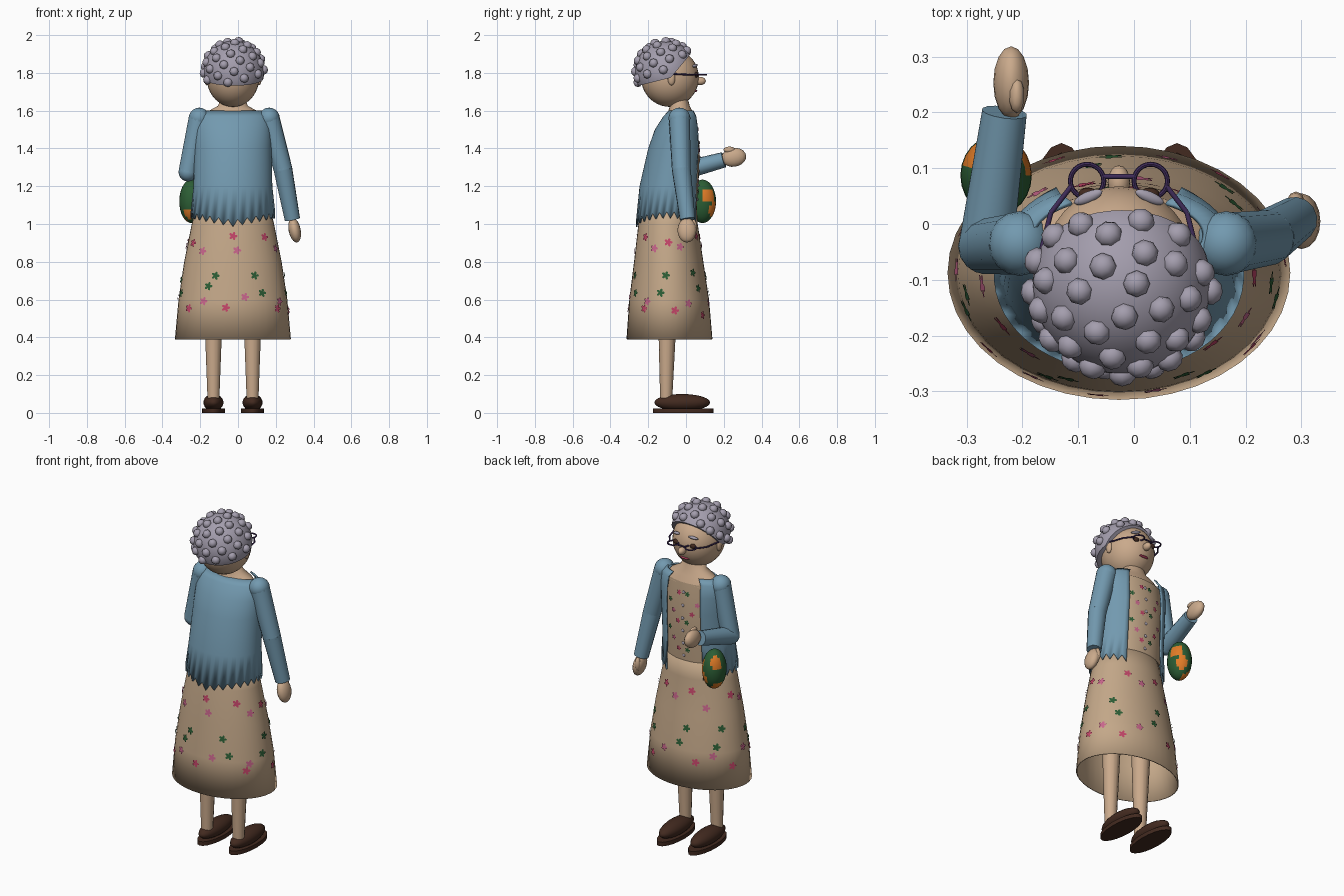
import bpy, bmesh, math, random
from mathutils import Vector, Matrix

random.seed(4)
if "Cube" in bpy.data.objects:
    bpy.data.objects.remove(bpy.data.objects["Cube"])
CX = -0.027


def material(name, rgb):
    m = bpy.data.materials.new(name)
    m.use_nodes = True
    m.diffuse_color = (*rgb, 1)
    m.node_tree.nodes["Principled BSDF"].inputs["Base Color"].default_value = (*rgb, 1)
    return m


DRESS = material("dress_tan", (.55, .39, .25))
SKIN = material("skin", (.59, .40, .26))
BLUE = material("cardigan_blue", (.17, .32, .43))
GREY = material("hair_lilac_grey", (.37, .34, .42))
BROWN = material("shoe_brown", (.055, .023, .014))
GREEN = material("bag_green", (.025, .11, .035))
ORANGE = material("patch_orange", (.75, .2, .02))
PINK = material("flower_pink", (.55, .06, .14))
ROSE = material("flower_rose", (.58, .13, .26))
PURPLE = material("glasses_purple", (.05, .025, .1))


def finish(name, bm, *mats, angle=50, solid=0):
    mesh = bpy.data.meshes.new(name)
    bm.to_mesh(mesh)
    bm.free()
    ob = bpy.data.objects.new(name, mesh)
    bpy.context.collection.objects.link(ob)
    for m in mats:
        mesh.materials.append(m)
    bpy.ops.object.select_all(action='DESELECT')
    ob.select_set(True)
    bpy.context.view_layer.objects.active = ob
    bpy.ops.object.shade_smooth_by_angle(angle=math.radians(angle))
    if solid:
        mod = ob.modifiers.new("thickness", 'SOLIDIFY')
        mod.thickness, mod.offset = solid, -1
    return ob


def add_ball(bm, co, size, seg=16, rot=Matrix()):
    mat = Matrix.Translation(co) @ rot @ Matrix.Diagonal((*size, 1))
    return bmesh.ops.create_uvsphere(bm, u_segments=seg, v_segments=max(5, seg * 2 // 3), radius=1, matrix=mat)


def ball(name, mat, co, size, seg=16, rot=Matrix()):
    bm = bmesh.new()
    add_ball(bm, co, size, seg, rot)
    return finish(name, bm, mat)


def add_rod(bm, a, b, r1, r2, seg=14):
    a, b = Vector(a), Vector(b)
    rot = (b - a).to_track_quat('Z', 'Y').to_matrix().to_4x4()
    bmesh.ops.create_cone(bm, cap_ends=True, segments=seg, radius1=r1, radius2=r2, depth=(b - a).length,
                          matrix=Matrix.Translation((a + b) / 2) @ rot)


def surface(rings, a, z):
    """Point on a body shell; each ring is (z, half width, back y, front y)."""
    for lo, hi in zip(rings, rings[1:]):
        if z <= hi[0]:
            break
    t = (z - lo[0]) / (hi[0] - lo[0])
    _, rx, yb, yf = [p + (q - p) * t for p, q in zip(lo, hi)]
    return Vector((CX + rx * math.cos(a), (yb + yf) / 2 + (yf - yb) / 2 * math.sin(a), z))


def shell(name, rings, mat, gap=0, hem=None, solid=0, seg=40):
    """Loft of elliptical rings, optionally open by an angle at the front."""
    bm = bmesh.new()
    rows = []
    for k, ring in enumerate(rings):
        row = []
        for i in range(seg + (gap > 0)):
            a = math.pi / 2 + gap + i / seg * (2 * math.pi - 2 * gap)
            p = surface(rings, a, ring[0])
            if k == 0 and hem:
                p.z += hem(a, i)
            row.append(bm.verts.new(p))
        rows.append(row + ([] if gap else row[:1]))
    for r, s in zip(rows, rows[1:]):
        for i in range(len(r) - 1):
            bm.faces.new((r[i], r[i + 1], s[i + 1], s[i]))
    return finish(name, bm, mat, solid=solid)


# Dress, upper chest and open cardigan
skirt = [(.39, .307, -.315, .14), (.6, .288, -.3, .122), (.8, .258, -.275, .092),
         (1.0, .218, -.252, .062), (1.13, .185, -.225, .055)]
bodice = [(1.1, .19, -.225, .058), (1.25, .19, -.22, .068), (1.4, .188, -.185, .072), (1.56, .17, -.125, .055)]
chest = [(1.55, .172, -.125, .056), (1.595, .135, -.095, .035), (1.625, .08, -.085, .02), (1.68, .055, -.09, .005)]
jacket = [(.985, .224, -.265, .08), (1.2, .209, -.246, .083), (1.4, .205, -.2, .09),
          (1.5, .203, -.165, .085), (1.57, .192, -.12, .07), (1.6, .155, -.092, .052)]
shell("dress_skirt", skirt, DRESS, solid=.006)
shell("dress_bodice", bodice, DRESS)
shell("neck_and_chest", chest, SKIN)
shell("cardigan", jacket, BLUE, gap=.58, solid=.008, seg=44,
      hem=lambda a, i: .045 * abs(math.cos(a)) + .035 * (i % 2))


# Flowers lying on the cloth
def flowers(name, rings, spots):
    bm = bmesh.new()
    for n, (a, z, size) in enumerate(spots):
        p = surface(rings, a, z)
        u = (surface(rings, a + .02, z) - p).normalized()
        v = (surface(rings, a, z + .01) - p).normalized()
        p += u.cross(v).normalized() * .005
        verts = []
        for i in range(30):
            t = i / 30 * 2 * math.pi
            r = size * (.45 + .55 * abs(math.cos(2.5 * t)))
            verts.append(bm.verts.new(p + u * r * math.cos(t) + v * r * math.sin(t)))
        bm.faces.new(verts).material_index = n * 2 % 3
    finish(name, bm, PINK, ROSE, GREEN)


rows = (.92, .66, .87, .54, .73, .6)
flowers("skirt_flowers", skirt, [(i * 2.4, rows[i % 6] + random.uniform(-.03, .02), .023) for i in range(42)])
front = [(math.pi / 2 + s * (.15 + .17 * (i % 3)), 1.17 + .055 * i, .016) for i in range(7) for s in (-1, 1)]
flowers("bodice_flowers", bodice, front)
bm = bmesh.new()
for i in range(6):
    add_ball(bm, surface(bodice, math.pi / 2, 1.13 + .075 * i), (.009, .006, .009), 8)
finish("bodice_buttons", bm, GREY)


# Sleeves and hands
def sleeve(name, shoulder, elbow, wrist):
    bm = bmesh.new()
    add_ball(bm, shoulder, (.056, .058, .056))
    add_rod(bm, shoulder, elbow, .056, .05)
    add_ball(bm, elbow, (.05, .05, .05))
    add_rod(bm, elbow, wrist, .05, .041)
    finish(name, bm, BLUE)


sleeve("lowered_sleeve", (.165, -.035, 1.56), (.238, -.025, 1.29), (.288, .008, 1.025))
sleeve("raised_sleeve", (-.205, -.035, 1.56), (-.265, -.04, 1.275), (-.232, .2, 1.34))
bm = bmesh.new()
add_ball(bm, (.3, .005, .967), (.032, .05, .066), rot=Matrix.Rotation(-.2, 4, 'Y'))
add_ball(bm, (.29, .04, .985), (.016, .018, .04), 10)
finish("lowered_hand", bm, SKIN)
bm = bmesh.new()
add_ball(bm, (-.22, .253, 1.353), (.032, .066, .05), rot=Matrix.Rotation(.15, 4, 'X'))
add_ball(bm, (-.21, .23, 1.393), (.014, .032, .017), 10)
finish("raised_hand", bm, SKIN)

# Handbag with coloured patches and a strap over the forearm
bm = bmesh.new()
add_ball(bm, (-.247, .087, 1.12), (.064, .072, .115), 24)
patches = [Vector(p) for p in ((-.29, .13, 1.18), (-.27, .1, 1.03), (-.2, .12, 1.15), (-.22, .14, 1.08), (-.27, .02, 1.05))]
for f in bm.faces:
    f.material_index = int(min((f.calc_center_median() - p).length for p in patches) < .036)
finish("handbag", bm, GREEN, ORANGE)

# Legs and shoes
for side, x in (("left", .077), ("right", -.13)):
    bm = bmesh.new()
    add_rod(bm, (x, -.105, .07), (x, -.095, .75), .032, .058)
    finish(side + "_leg", bm, SKIN)
    bm = bmesh.new()
    add_ball(bm, (x, -.02, .055), (.054, .148, .045), 18)
    bmesh.ops.create_cone(bm, cap_ends=True, segments=20, radius1=1, radius2=1, depth=1,
                          matrix=Matrix.Translation((x, -.015, .012)) @ Matrix.Diagonal((.06, .16, .024, 1)))
    finish(side + "_shoe", bm, BROWN)

# Head, ears, nose and face
ball("head", SKIN, (CX, -.085, 1.775), (.139, .153, .155), 32)
ball("nose", SKIN, (CX, .075, 1.757), (.02, .03, .022))
ball("mouth", PINK, (CX, .05, 1.705), (.03, .01, .006))
for side, s in (("left", 1), ("right", -1)):
    ball(side + "_ear", SKIN, (CX + s * .138, -.077, 1.77), (.014, .02, .036))
    ball(side + "_eye", BROWN, (CX + s * .055, .053, 1.79), (.018, .012, .014))
    ball(side + "_eyebrow", GREY, (CX + s * .055, .048, 1.838), (.028, .01, .008),
         rot=Matrix.Rotation(s * -.4, 4, 'Z') @ Matrix.Rotation(s * .2, 4, 'Y'))

# Glasses with flat-lying rims
for side, s in (("left", 1), ("right", -1)):
    x = CX + s * .057
    bpy.ops.mesh.primitive_torus_add(location=(x, .077, 1.79), major_radius=.03, minor_radius=.0045,
                                     major_segments=24, minor_segments=8)
    rim = bpy.context.object
    rim.name = side + "_glasses_rim"
    rim.data.materials.append(PURPLE)
    bpy.ops.object.shade_smooth_by_angle()
    bm = bmesh.new()
    add_rod(bm, (x + s * .028, .068, 1.79), (CX + s * .122, .02, 1.79), .0045, .0045, 8)
    add_rod(bm, (CX + s * .122, .02, 1.79), (CX + s * .146, -.075, 1.795), .0045, .0045, 8)
    finish(side + "_glasses_arm", bm, PURPLE)
bm = bmesh.new()
add_rod(bm, (CX - .03, .085, 1.79), (CX + .03, .085, 1.79), .0045, .0045, 8)
finish("glasses_bridge", bm, PURPLE)

# Hair cap trimmed by two planes, then dotted with curls
centre, size = Vector((-.022, -.107, 1.805)), Vector((.16, .162, .165))
corner = Vector((0, -.08, 1.775))
planes = [Vector((0, -.25, 1)), Vector((0, -1.2, 1))]
bm = bmesh.new()
add_ball(bm, centre, size, 36)
for n in planes:
    bmesh.ops.bisect_plane(bm, geom=bm.verts[:] + bm.edges[:] + bm.faces[:], plane_co=corner, plane_no=n, clear_inner=True)
    bmesh.ops.holes_fill(bm, edges=[e for e in bm.edges if e.is_boundary])
finish("hair_cap", bm, GREY)
bm = bmesh.new()
for i in range(74):
    z = 1 - (i + .5) / 37
    r = math.sqrt(1 - z * z)
    p = centre + size * Vector((r * math.cos(i * 2.4), r * math.sin(i * 2.4), z))
    if all((p - corner).dot(n.normalized()) > .006 for n in planes):
        out = (p - centre).to_track_quat('Z', 'Y').to_matrix().to_4x4()
        add_ball(bm, p, (.025, .025, .022), 8, out)
finish("hair_curls", bm, GREY)
